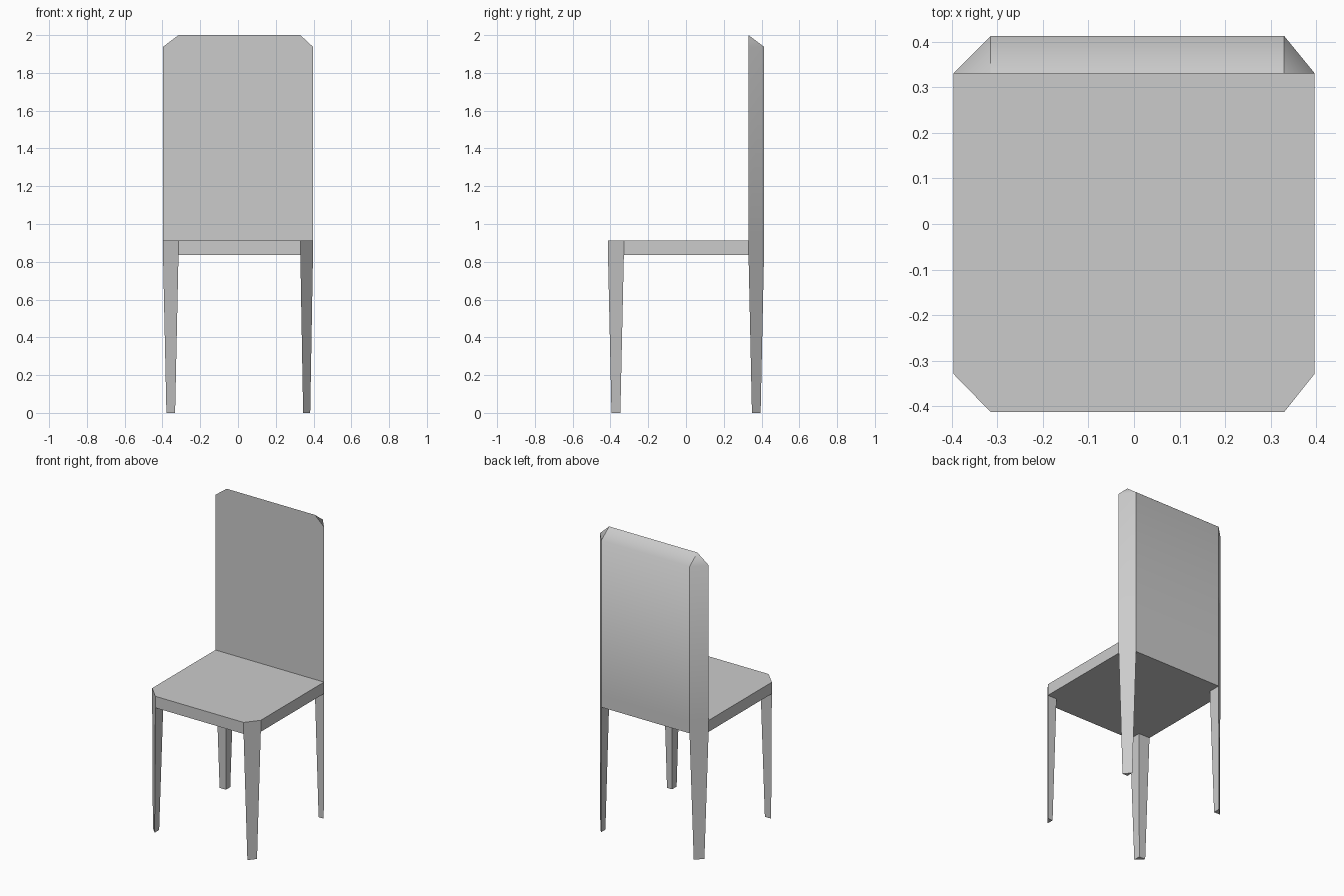
import bpy, bmesh

if "Cube" in bpy.data.objects:
    bpy.data.objects.remove(bpy.data.objects["Cube"])

# Outer and inner plan lines of the chair
XL, XLI, XRI, XR = -0.397, -0.315, 0.330, 0.397
YF, YFI, YBI, YB = -0.413, -0.329, 0.331, 0.413
SEAT_LOW, SEAT_TOP, SHOULDER, TOP = 0.837, 0.913, 1.938, 2.0


def at(points, z):
    return [(x, y, z) for x, y in points]


def loft(name, rings, cap_bottom=False, extra=(), smooth_z=None):
    """Skin between rings; optional bottom cap, extra faces, soft edges at a height."""
    bm = bmesh.new()
    vs = [[bm.verts.new(p) for p in ring] for ring in rings]
    n = len(rings[0])
    for a, b in zip(vs, vs[1:]):
        for i in range(n):
            j = (i + 1) % n
            bm.faces.new((a[i], a[j], b[j], b[i]))
    if cap_bottom:
        bm.faces.new(vs[0][::-1])
    for face in extra:
        bm.faces.new([vs[-1][i] for i in face])
    bmesh.ops.remove_doubles(bm, verts=bm.verts, dist=1e-5)
    bmesh.ops.recalc_face_normals(bm, faces=bm.faces)
    if smooth_z is not None:
        for f in bm.faces:
            f.smooth = True
        for e in bm.edges:
            e.smooth = all(abs(v.co.z - smooth_z) < 1e-4 for v in e.verts)
    mesh = bpy.data.meshes.new(name)
    bm.to_mesh(mesh)
    bm.free()
    obj = bpy.data.objects.new(name, mesh)
    bpy.context.collection.objects.link(obj)
    return obj


# Seat: slab with clipped corners, top left open under the backrest
plan = [(XL, YFI), (XLI, YF), (XRI, YF), (XR, YFI),
        (XR, YBI), (XRI, YB), (XLI, YB), (XL, YBI)]
loft("seat", [at(plan, SEAT_LOW), at(plan, SEAT_TOP)], True, [(0, 1, 2, 3, 4, 7)])

# Backrest: clipped rear corners, sloping to a ridge along its front face
back = [(XR, YBI), (XRI, YB), (XLI, YB), (XL, YBI)]
ridge = [(XRI, YBI), (XRI, YBI), (XLI, YBI), (XLI, YBI)]
loft("backrest", [at(back, SEAT_TOP), at(back, SHOULDER), at(ridge, TOP)],
     smooth_z=SHOULDER)

# Legs: triangular, tapering towards the middle of their corner
for side, xo, xi in (("left", XL, XLI), ("right", XR, XRI)):
    for end, yo, yi in (("front", YF, YFI), ("back", YB, YBI)):
        tri = [(xo, yi), (xi, yo), (xi, yi)]
        cx, cy = (xo + xi) / 2, (yo + yi) / 2
        foot = [(cx + (x - cx) * 0.56, cy + (y - cy) * 0.56) for x, y in tri]
        loft(f"{end}_{side}_leg", [at(foot, 0), at(tri, SEAT_LOW)], True)
